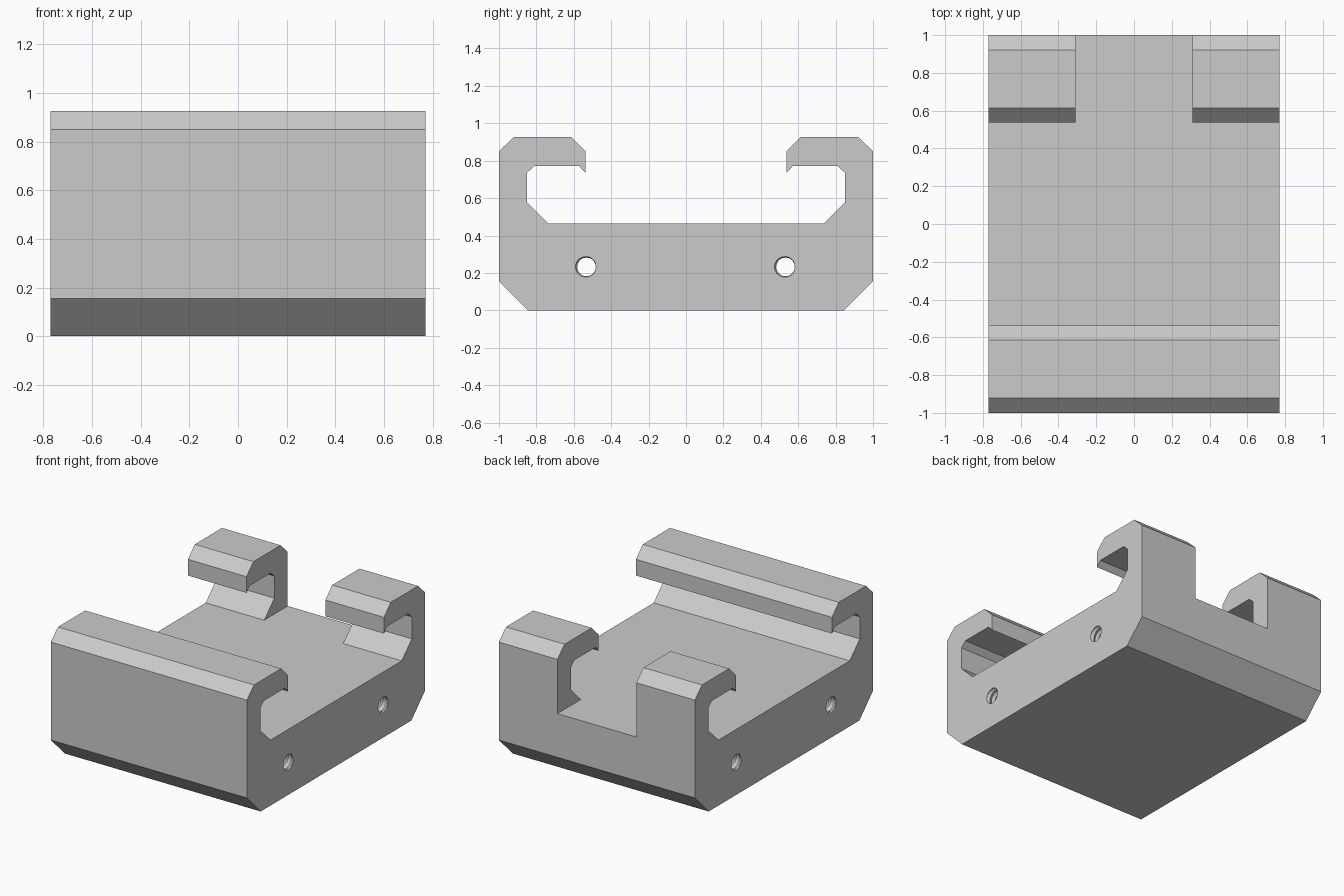
import bpy
import bmesh
from math import cos, sin, pi

HALF_WIDTH = 0.77
FLOOR = 0.465

cube = bpy.data.objects.get("Cube")
if cube:
    bpy.data.objects.remove(cube, do_unlink=True)

# Single plain colour
grey = bpy.data.materials.new("plain grey")
grey.use_nodes = True
grey.diffuse_color = (0.6, 0.6, 0.6, 1)
grey.node_tree.nodes["Principled BSDF"].inputs["Base Color"].default_value = (0.6, 0.6, 0.6, 1)


def add_object(name, bm):
    bmesh.ops.recalc_face_normals(bm, faces=bm.faces)
    mesh = bpy.data.meshes.new(name)
    bm.to_mesh(mesh)
    bm.free()
    mesh.materials.append(grey)
    obj = bpy.data.objects.new(name, mesh)
    bpy.context.collection.objects.link(obj)
    return obj


def extrude_profile(name, points, half):
    """Extrude a closed (y, z) outline along x."""
    bm = bmesh.new()
    face = bm.faces.new([bm.verts.new((-half, y, z)) for y, z in points])
    result = bmesh.ops.extrude_face_region(bm, geom=[face])
    moved = [v for v in result["geom"] if isinstance(v, bmesh.types.BMVert)]
    bmesh.ops.translate(bm, verts=moved, vec=(2 * half, 0, 0))
    return add_object(name, bm)


def thread_cutter(name, y, z, inner=0.05, outer=0.06, pitch=0.04, n=20):
    """Helical screw thread running along x, past both sides of the body."""
    bm = bmesh.new()
    start = -HALF_WIDTH - 2.5 * pitch
    turns = int(-2 * start / pitch) + 1

    def helix(radius, offset):
        return [bm.verts.new((start + (m / n + offset) * pitch,
                              y + radius * cos(2 * pi * m / n),
                              z + radius * sin(2 * pi * m / n)))
                for m in range(turns * n + 1)]

    crest, root = helix(inner, 0), helix(outer, 0.5)
    last = turns * n
    for m in range(last):
        bm.faces.new((crest[m], crest[m + 1], root[m + 1], root[m]))
        if m + n < last:
            bm.faces.new((root[m], root[m + 1], crest[m + n + 1], crest[m + n]))
    # Close both ends with a fan
    ends = ((start - pitch, crest[:n + 1] + root[:1]),
            (-start + 3 * pitch, root[last - n:] + crest[last:]))
    for x, loop in ends:
        tip = bm.verts.new((x, y, z))
        for a, b in zip(loop, loop[1:] + loop[:1]):
            bm.faces.new((a, b, tip))
    return add_object(name, bm)


# Body: base block with a hooked rail on each side
half_profile = [
    (0.845, 0), (1, 0.155), (1, 0.85), (0.92, 0.927), (0.615, 0.927),
    (0.538, 0.85), (0.538, 0.735), (0.572, 0.772), (0.81, 0.772),
    (0.85, 0.735), (0.85, 0.578), (0.737, FLOOR),
]
profile = half_profile + [(-y, z) for y, z in reversed(half_profile)]
body = extrude_profile("rail_clip_body", profile, HALF_WIDTH)

# Gap in the rear rail, and two threaded through holes
gap = [(0.4, FLOOR), (1.2, FLOOR), (1.2, 1.2), (0.4, 1.2)]
cutters = [extrude_profile("rear_gap_cutter", gap, 0.31)]
cutters += [thread_cutter(f"{side}_hole_cutter", y, 0.232)
            for side, y in (("front", -0.532), ("rear", 0.532))]

bpy.context.view_layer.objects.active = body
for cutter in cutters:
    cutter.hide_render = True
    mod = body.modifiers.new(cutter.name, "BOOLEAN")
    mod.operation = "DIFFERENCE"
    mod.solver = "EXACT"
    mod.object = cutter
    bpy.ops.object.modifier_apply(modifier=mod.name)
    bpy.data.objects.remove(cutter, do_unlink=True)
